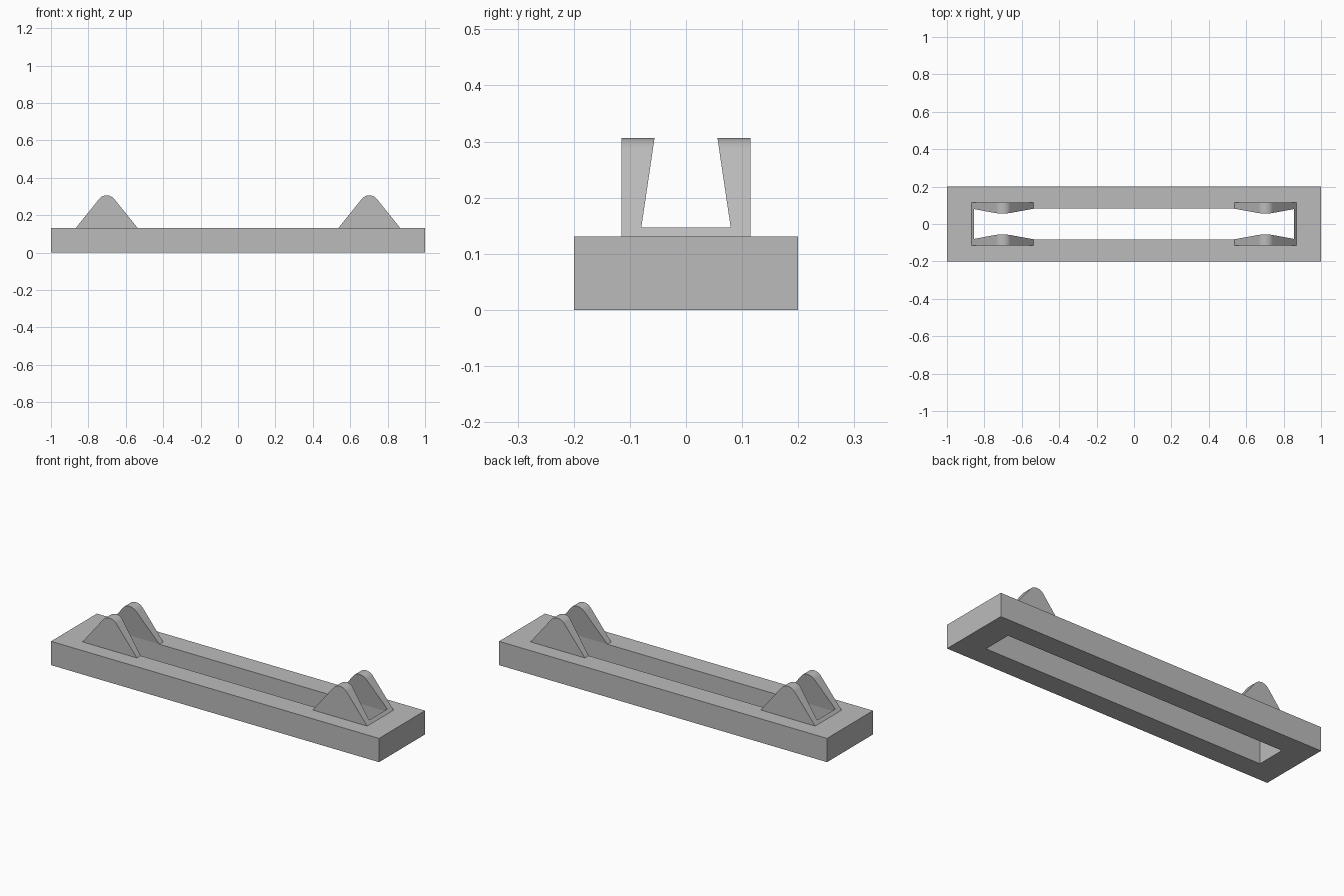
import bpy, bmesh, math

if "Cube" in bpy.data.objects:
    bpy.data.objects.remove(bpy.data.objects["Cube"], do_unlink=True)

grey = bpy.data.materials.new("plain grey")
grey.use_nodes = True
grey.diffuse_color = (0.5, 0.5, 0.5, 1)
grey.node_tree.nodes["Principled BSDF"].inputs["Base Color"].default_value = (0.5, 0.5, 0.5, 1)

BASE_H = 0.131      # height of the base bar
SLOT_X, SLOT_Y = 0.855, 0.082
LUG_X, LUG_HALF, LUG_Y = 0.702, 0.166, 0.115
SLOPE, TIP_R, TOP = 1.24, 0.052, 0.306


def finish(name, bm):
    bmesh.ops.recalc_face_normals(bm, faces=bm.faces)
    mesh = bpy.data.meshes.new(name)
    bm.to_mesh(mesh)
    bm.free()
    mesh.materials.append(grey)
    obj = bpy.data.objects.new(name, mesh)
    bpy.context.collection.objects.link(obj)
    return obj


def loft(name, front, back):
    """Solid between two matching outlines."""
    bm = bmesh.new()
    a = [bm.verts.new(p) for p in front]
    b = [bm.verts.new(p) for p in back]
    bm.faces.new(a)
    bm.faces.new(b)
    for i in range(len(a)):
        j = (i + 1) % len(a)
        bm.faces.new((a[i], a[j], b[j], b[i]))
    return finish(name, bm)


# Base bar with a long slot through it
bm = bmesh.new()
corners = [(-1, -1), (1, -1), (1, 1), (-1, 1)]
rings = [[bm.verts.new((sx * x, sy * y, z)) for sx, sy in corners]
         for x, y, z in ((1, 0.2, 0), (1, 0.2, BASE_H),
                         (SLOT_X, SLOT_Y, BASE_H), (SLOT_X, SLOT_Y, 0))]
for k in range(4):
    r, s = rings[k], rings[(k + 1) % 4]
    for i in range(4):
        j = (i + 1) % 4
        bm.faces.new((r[i], r[j], s[j], s[i]))
finish("slotted_base", bm)

# Lug outline: straight flanks meeting a rounded tip
angle = math.atan(SLOPE)
outline = [(-LUG_HALF, BASE_H)]
for i in range(17):
    t = -angle + 2 * angle * i / 16
    outline.append((TIP_R * math.sin(t), TOP - TIP_R + TIP_R * math.cos(t)))
outline.append((LUG_HALF, BASE_H))


def inner_y(z):
    return SLOT_Y - 0.148 * (z - BASE_H)


for side, sx in (("left", 1), ("right", -1)):
    # Pair of cheeks whose inner faces lean towards the slot
    for place, sy in (("front", -1), ("back", 1)):
        cheek = loft(f"{side}_{place}_cheek",
                     [(sx * LUG_X + x, sy * LUG_Y, z) for x, z in outline],
                     [(sx * LUG_X + x, sy * inner_y(z), z) for x, z in outline])
        bpy.ops.object.select_all(action="DESELECT")
        cheek.select_set(True)
        bpy.context.view_layer.objects.active = cheek
        bpy.ops.object.shade_smooth_by_angle(angle=math.radians(30))

    # Thin lip joining the cheeks at the slot end
    end = LUG_X + LUG_HALF
    lip = [(SLOT_X, BASE_H), (end, BASE_H), (SLOT_X, BASE_H + (end - SLOT_X) * SLOPE)]
    loft(f"{side}_end_lip",
         [(sx * x, -inner_y(z), z) for x, z in lip],
         [(sx * x, inner_y(z), z) for x, z in lip])
